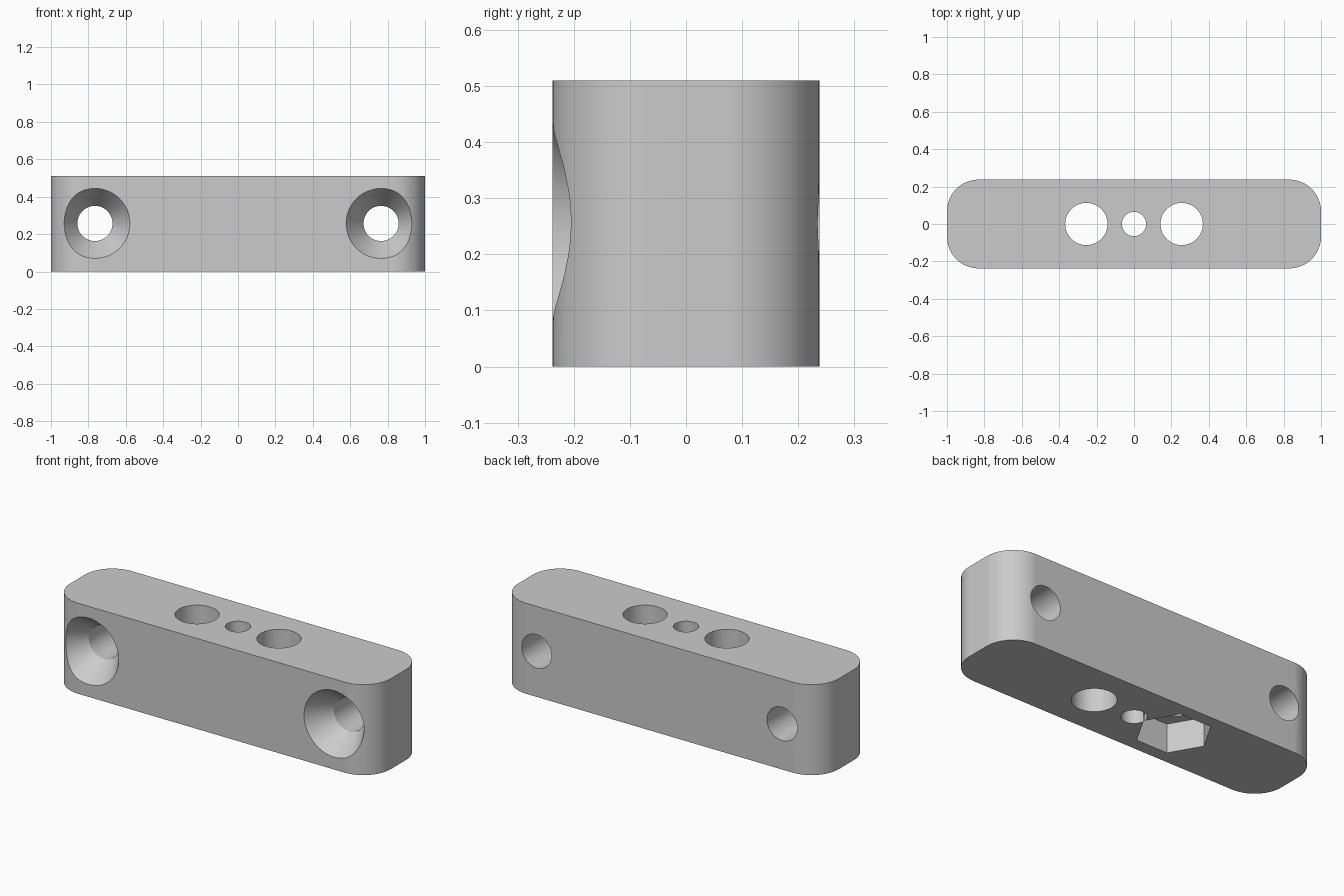
import bpy, bmesh
from math import cos, sin, pi, radians

if "Cube" in bpy.data.objects:
    bpy.data.objects.remove(bpy.data.objects["Cube"], do_unlink=True)

LENGTH, DEPTH, HEIGHT, CORNER = 2.0, 0.475, 0.51, 0.17

grey = bpy.data.materials.new("plain_grey")
grey.use_nodes = True
grey.diffuse_color = (0.6, 0.6, 0.6, 1)
grey.node_tree.nodes["Principled BSDF"].inputs["Base Color"].default_value = (0.6, 0.6, 0.6, 1)


def make_object(name, bm):
    bmesh.ops.recalc_face_normals(bm, faces=bm.faces)
    mesh = bpy.data.meshes.new(name)
    bm.to_mesh(mesh)
    bm.free()
    obj = bpy.data.objects.new(name, mesh)
    bpy.context.collection.objects.link(obj)
    mesh.materials.append(grey)
    return obj


def loft(name, rings):
    """Closed solid through rings of points."""
    bm = bmesh.new()
    loops = [[bm.verts.new(p) for p in ring] for ring in rings]
    for a, b in zip(loops, loops[1:]):
        for i in range(len(a)):
            j = (i + 1) % len(a)
            bm.faces.new((a[i], a[j], b[j], b[i]))
    bm.faces.new(loops[0])
    bm.faces.new(loops[-1])
    return make_object(name, bm)


def lathe(name, profile, sides=48):
    """Solid of (radius, height) pairs around z."""
    return loft(name, [[(r * cos(2 * pi * i / sides), r * sin(2 * pi * i / sides), z)
                        for i in range(sides)] for r, z in profile])


def cut(target, cutter, location, rotation=(0, 0, 0)):
    cutter.location = location
    cutter.rotation_euler = rotation
    cutter.hide_render = True
    mod = target.modifiers.new("cut", "BOOLEAN")
    mod.operation, mod.solver, mod.object = "DIFFERENCE", "EXACT", cutter
    bpy.context.view_layer.update()
    bpy.ops.object.modifier_apply(modifier=mod.name)
    bpy.data.objects.remove(cutter, do_unlink=True)


# Bar with rounded vertical corners
STEPS = 12
outline = []
for quarter, (sx, sy) in enumerate([(1, 1), (-1, 1), (-1, -1), (1, -1)]):
    for k in range(STEPS + 1):
        a = (quarter + k / STEPS) * pi / 2
        outline.append((sx * (LENGTH / 2 - CORNER) + CORNER * cos(a),
                        sy * (DEPTH / 2 - CORNER) + CORNER * sin(a)))
bar = loft("mounting_bar", [[(x, y, z) for x, y in outline] for z in (0, HEIGHT)])
bpy.context.view_layer.objects.active = bar
bar.select_set(True)

# Vertical through holes
for x, radius in ((-0.255, 0.113), (0, 0.065), (0.255, 0.113)):
    cut(bar, lathe("bore_cutter", [(radius, -0.1), (radius, 0.7)]), (x, 0, 0))

# Hexagonal nut pocket underneath
cut(bar, lathe("nut_cutter", [(0.193, -0.1), (0.193, 0.163)], 6), (-0.255, 0, 0))

# Countersunk screw holes from front to back
SINK, RIM, BORE = 0.135, 0.187, 0.094
slope = (RIM - BORE) / SINK
for side in (-1, 1):
    screw = lathe("screw_cutter", [(RIM + 0.1 * slope, -0.1), (BORE, SINK), (BORE, 0.6)])
    cut(bar, screw, (0.765 * side, -DEPTH / 2, 0.257), (radians(-90), 0, 0))

# Smooth curved walls, keep flat faces crisp
bpy.ops.object.shade_smooth_by_angle(angle=radians(25))
normals = bar.modifiers.new("flat_faces", "WEIGHTED_NORMAL")
normals.keep_sharp = True
